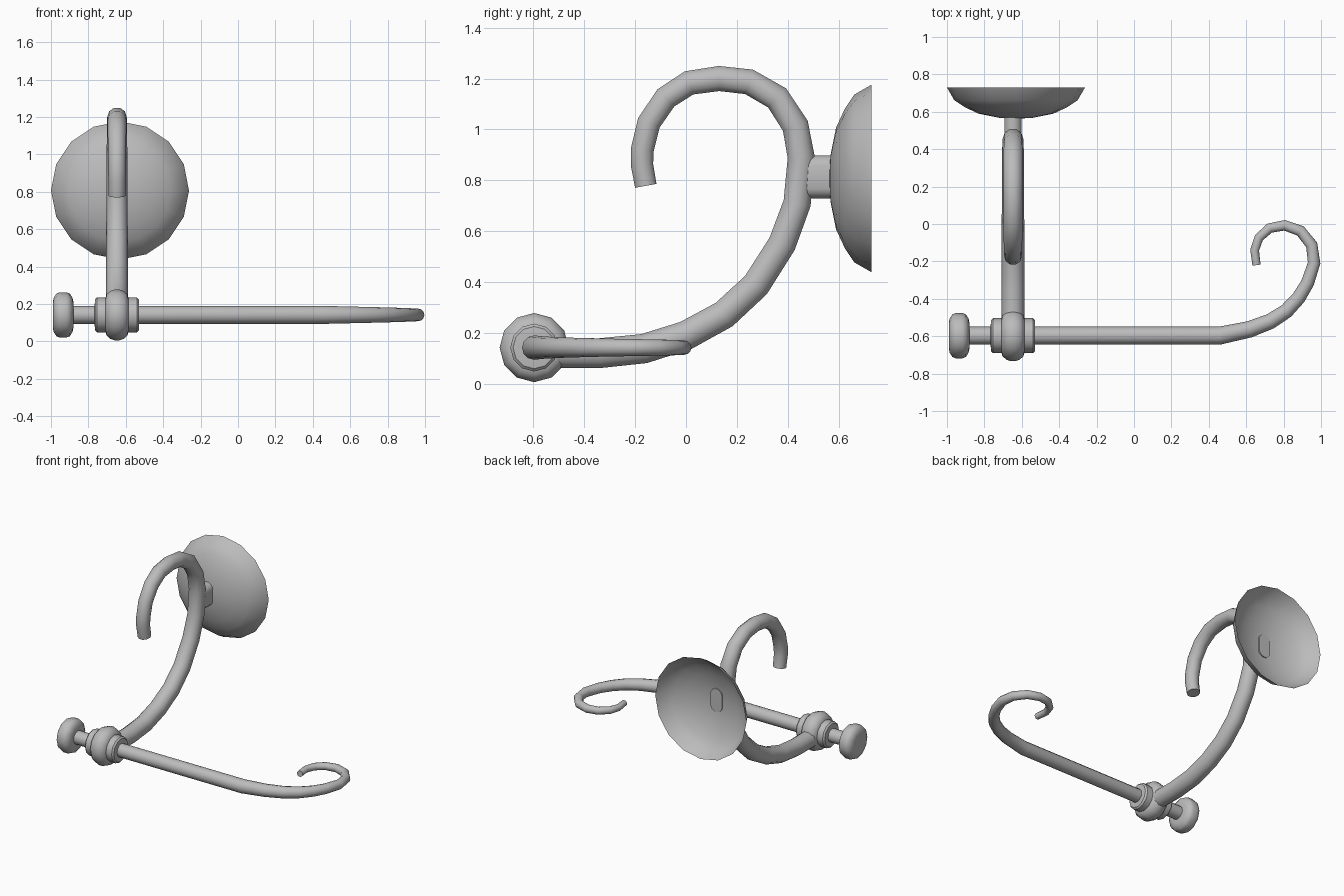
import bpy, bmesh, math
from mathutils import Vector

if "Cube" in bpy.data.objects:
    bpy.data.objects.remove(bpy.data.objects["Cube"])

metal = bpy.data.materials.new("brushed grey metal")
metal.use_nodes = True
GREY = (0.5, 0.5, 0.5, 1)
metal.diffuse_color = GREY
metal.node_tree.nodes["Principled BSDF"].inputs["Base Color"].default_value = GREY


def finish(name, bm, angle=50):
    bmesh.ops.recalc_face_normals(bm, faces=bm.faces[:])
    mesh = bpy.data.meshes.new(name)
    bm.to_mesh(mesh)
    bm.free()
    mesh.materials.append(metal)
    ob = bpy.data.objects.new(name, mesh)
    bpy.context.scene.collection.objects.link(ob)
    bpy.ops.object.select_all(action='DESELECT')
    ob.select_set(True)
    bpy.context.view_layer.objects.active = ob
    bpy.ops.object.shade_smooth_by_angle(angle=math.radians(angle))
    return ob


def sweep(name, path, radii, side, sides=12, axis=None, caps=(True, True), angle=50):
    """Round rings along a planar path; a fixed axis makes it a lathe."""
    bm = bmesh.new()
    path = [Vector(p) for p in path]
    side = Vector(side)
    rings = []
    for i, (p, r) in enumerate(zip(path, radii)):
        if axis:
            along = Vector(axis)
        else:
            ahead = (path[min(i + 1, len(path) - 1)] - p).normalized()
            behind = (p - path[max(i - 1, 0)]).normalized()
            along = (ahead + behind).normalized()
        up = along.cross(side)
        rings.append([bm.verts.new(p + r * (math.cos(a) * side + math.sin(a) * up))
                      for a in (math.tau * k / sides for k in range(sides))])
    for a, b in zip(rings, rings[1:]):
        for k in range(sides):
            n = (k + 1) % sides
            bm.faces.new((a[k], a[n], b[n], b[k]))
    for ring, cap in zip((rings[0], rings[-1]), caps):
        if cap:
            bm.faces.new(ring)
    return finish(name, bm, angle)


ARM_X, BAR_Y, BAR_Z = -0.647, -0.597, 0.142

# Hollow wall dish, open at the back
dish = [(0.563, 0.01), (0.568, 0.09), (0.59, 0.2), (0.625, 0.275), (0.662, 0.33), (0.73, 0.369)]
sweep("wall_dish", [(-0.631, y, 0.807) for y, r in dish], [r for y, r in dish],
      (1, 0, 0), 16, axis=(0, 1, 0), caps=(True, False))

# Slot-shaped stub joining dish and arm
bm = bmesh.new()
outline = []
for k in range(16):
    a = math.tau * (k + 0.5) / 16
    lift = 0.038 if math.sin(a) > 0 else -0.038
    outline.append(bm.verts.new((ARM_X + 0.047 * math.cos(a), 0.46,
                                 0.813 + lift + 0.047 * math.sin(a))))
face = bm.faces.new(outline)
ext = bmesh.ops.extrude_face_region(bm, geom=[face])
bmesh.ops.translate(bm, vec=(0, 0.115, 0),
                    verts=[v for v in ext["geom"] if isinstance(v, bmesh.types.BMVert)])
finish("dish_stub", bm)

# Curved arm with a hooked top, in the vertical plane
arm = [(-0.58, 0.122), (-0.34, 0.12), (-0.165, 0.138), (0, 0.19), (0.15, 0.272),
       (0.275, 0.388), (0.378, 0.55), (0.437, 0.71), (0.453, 0.89), (0.43, 1.014),
       (0.358, 1.124), (0.248, 1.187), (0.13, 1.2), (0.012, 1.183), (-0.079, 1.124),
       (-0.146, 1.026), (-0.172, 0.92), (-0.173, 0.86), (-0.158, 0.778)]
sweep("hooked_arm", [(ARM_X, y, z) for y, z in arm],
      [0.062 - 0.017 * (i / (len(arm) - 1)) ** 1.3 for i in range(len(arm))], (1, 0, 0), 10)

# Horizontal bar tapering into a curl
bar = [(-0.93, BAR_Y), (0.457, BAR_Y), (0.618, -0.563), (0.73, -0.52), (0.815, -0.465),
       (0.88, -0.395), (0.928, -0.315), (0.963, -0.208), (0.95, -0.112), (0.89, -0.037),
       (0.805, -0.007), (0.725, -0.022), (0.668, -0.073), (0.645, -0.14), (0.655, -0.22)]
sweep("curled_bar", [(x, y, BAR_Z) for x, y in bar],
      [0.048] + [0.048 - 0.026 * (i / 13) ** 0.75 for i in range(14)], (0, 0, 1), 12)


# Turned pieces on the bar, each symmetric about its middle
def turned(name, x, half_profile, angle):
    profile = [(-d, r) for d, r in half_profile] + [(d, r) for d, r in reversed(half_profile)]
    sweep(name, [(x + d, BAR_Y, BAR_Z) for d, r in profile], [r for d, r in profile],
          (0, 0, 1), 12, axis=(1, 0, 0), angle=angle)


turned("bead", ARM_X, [(0.063, 0.085), (0.056, 0.11), (0.036, 0.128), (0.012, 0.136)], 60)
turned("collar", ARM_X, [(0.119, 0.06), (0.117, 0.083), (0.106, 0.094)], 40)
turned("end_knob", -0.935, [(0.055, 0.07), (0.05, 0.092), (0.036, 0.114), (0.018, 0.121)], 50)
